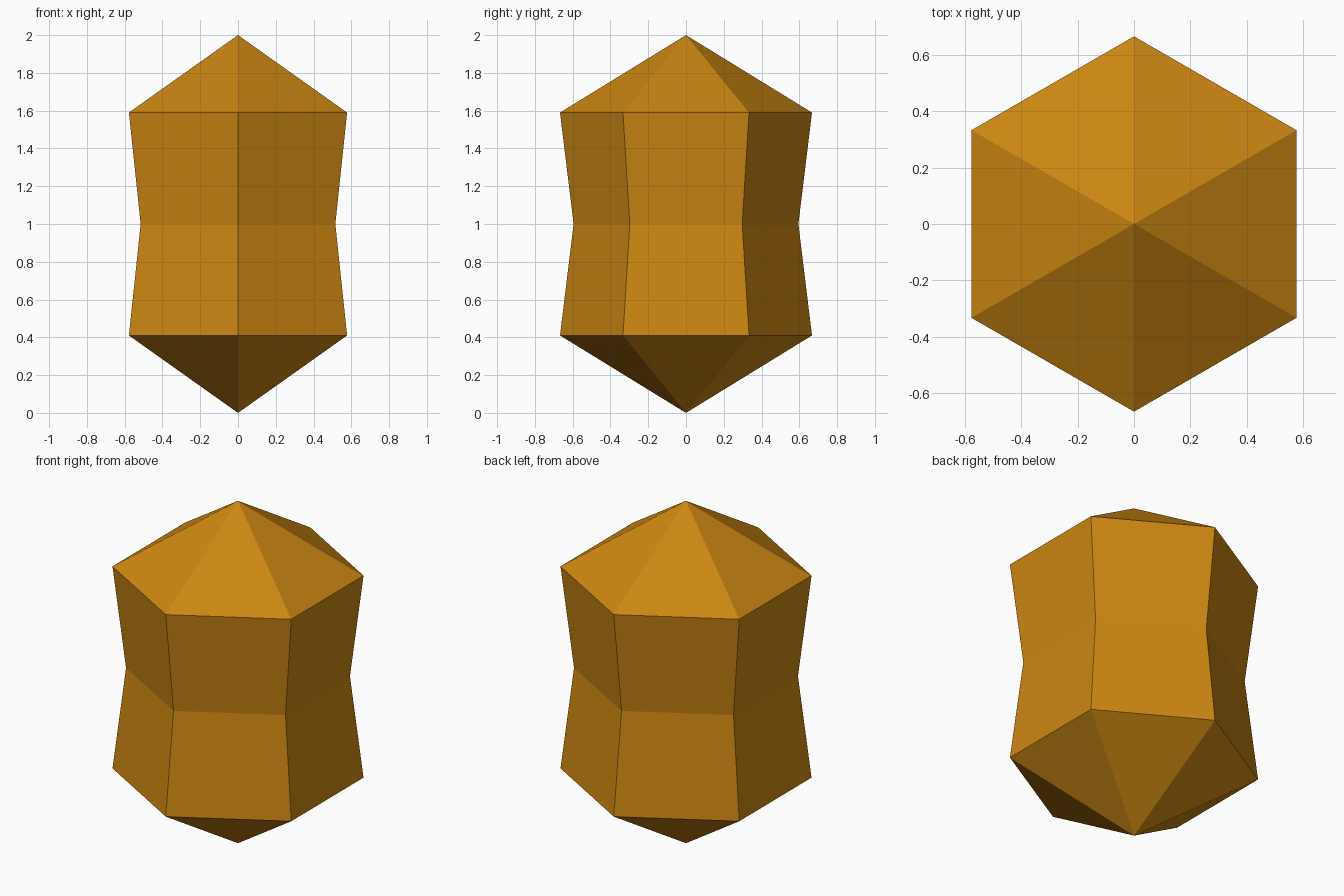
import bpy, bmesh, math

if "Cube" in bpy.data.objects:
    bpy.data.objects.remove(bpy.data.objects["Cube"])

# Single amber colour
amber = bpy.data.materials.new("amber")
amber.diffuse_color = (0.60, 0.24, 0.006, 1.0)
amber.use_nodes = True
amber.node_tree.nodes["Principled BSDF"].inputs["Base Color"].default_value = amber.diffuse_color

SIDES = 6
RINGS = [(0.667, 0.41), (0.595, 1.0), (0.667, 1.59)]  # radius, height

bm = bmesh.new()

# Hexagonal rings, with corners pointing to front and back
rings = []
for r, z in RINGS:
    ring = []
    for i in range(SIDES):
        a = math.pi / 2 + i * math.tau / SIDES
        ring.append(bm.verts.new((r * math.cos(a), r * math.sin(a), z)))
    rings.append(ring)
bottom = bm.verts.new((0, 0, 0))
top = bm.verts.new((0, 0, 2))

# Waisted sides and pointed ends
for i in range(SIDES):
    j = (i + 1) % SIDES
    for lo, hi in zip(rings, rings[1:]):
        bm.faces.new((lo[i], lo[j], hi[j], hi[i]))
    bm.faces.new((rings[-1][i], rings[-1][j], top))
    bm.faces.new((rings[0][j], rings[0][i], bottom))

bmesh.ops.recalc_face_normals(bm, faces=bm.faces)
mesh = bpy.data.meshes.new("crystal")
bm.to_mesh(mesh)
bm.free()
mesh.materials.append(amber)
bpy.context.collection.objects.link(bpy.data.objects.new("crystal", mesh))
